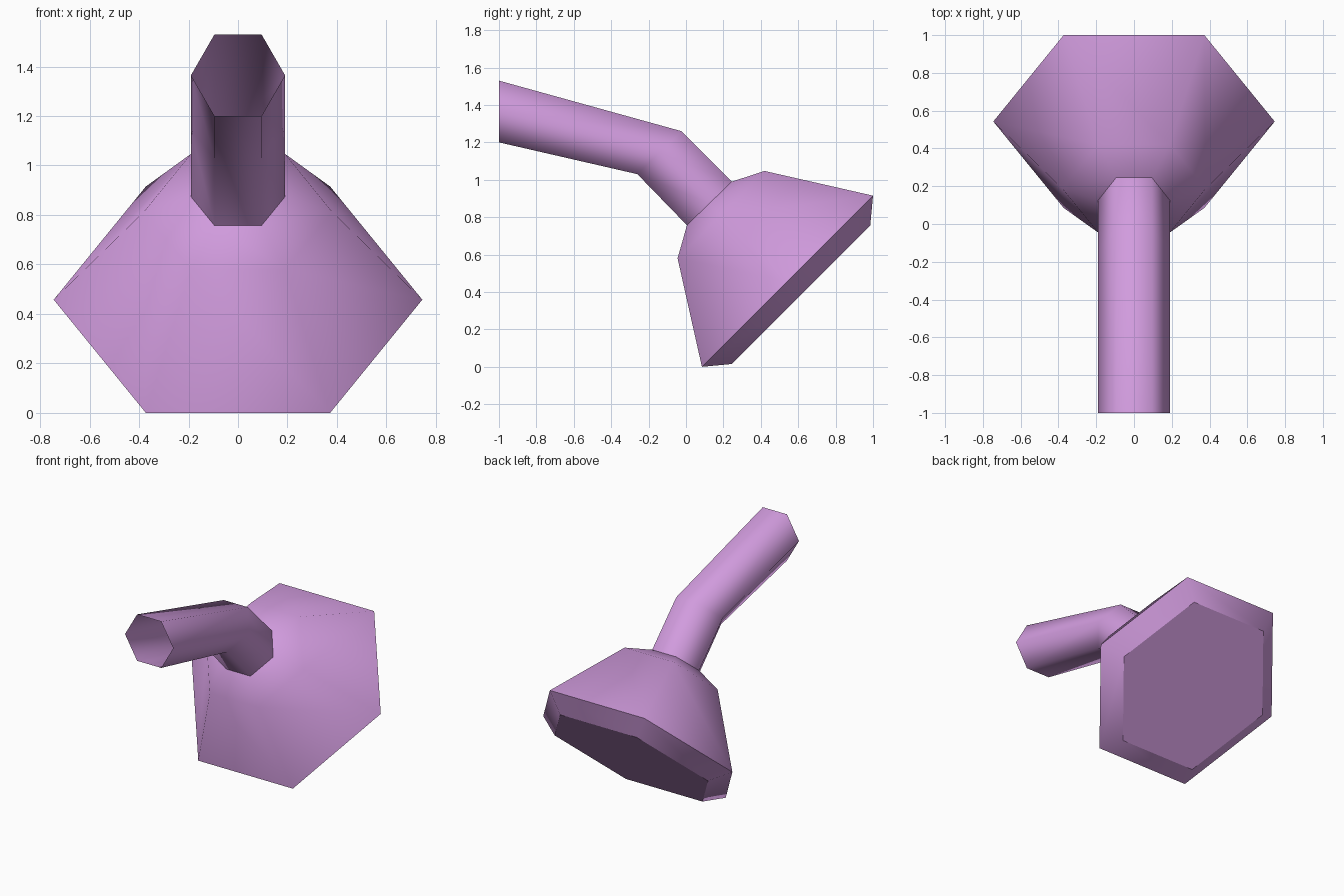
import bpy, bmesh

if "Cube" in bpy.data.objects:
    bpy.data.objects.remove(bpy.data.objects["Cube"])

mat = bpy.data.materials.new("soft violet")
mat.diffuse_color = (0.64, 0.33, 0.73, 1)
mat.use_nodes = True
mat.node_tree.nodes["Principled BSDF"].inputs["Base Color"].default_value = mat.diffuse_color


def hex_loft(name, rings, sharp=(), cap=False):
    """Loft hexagons given as (top y, top z, bottom y, bottom z, radius)."""
    bm = bmesh.new()
    loops = []
    for ty, tz, by, bz, r in rings:
        my, mz = (ty + by) / 2, (tz + bz) / 2
        pts = [(r, my, mz), (r / 2, ty, tz), (-r / 2, ty, tz),
               (-r, my, mz), (-r / 2, by, bz), (r / 2, by, bz)]
        loops.append([bm.verts.new(p) for p in pts])
    for a, b in zip(loops, loops[1:]):
        for i in range(6):
            j = (i + 1) % 6
            bm.faces.new((a[i], b[i], b[j], a[j])).smooth = True
    if cap:
        bm.faces.new(loops[-1])
    # outward normals: first side face is on the +x side
    bm.normal_update()
    if bm.faces[:][0].normal.x < 0:
        bmesh.ops.reverse_faces(bm, faces=bm.faces[:])
    bmesh.ops.recalc_face_normals(bm, faces=bm.faces[:]) if cap else None
    # crisp rims
    for k in sharp:
        for i in range(6):
            bm.edges.get((loops[k][i], loops[k][(i + 1) % 6])).smooth = False
    me = bpy.data.meshes.new(name)
    bm.to_mesh(me)
    bm.free()
    me.materials.append(mat)
    ob = bpy.data.objects.new(name, me)
    bpy.context.collection.objects.link(ob)
    return ob


# bent supply pipe, open at its end
hex_loft("pipe", [(-1, 1.53, -1, 1.2, 0.19),
                  (-0.025, 1.26, -0.26, 1.03, 0.19),
                  (0.245, 0.99, 0.005, 0.757, 0.19)])

# flared head with a bevelled rim and a flat spray plate
hex_loft("spray_head", [(0.245, 0.99, 0.005, 0.757, 0.19),
                        (0.42, 1.047, -0.045, 0.58, 0.38),
                        (1.0, 0.915, 0.085, 0.0, 0.745),
                        (0.985, 0.755, 0.245, 0.015, 0.604)],
         sharp=(2, 3), cap=True)
